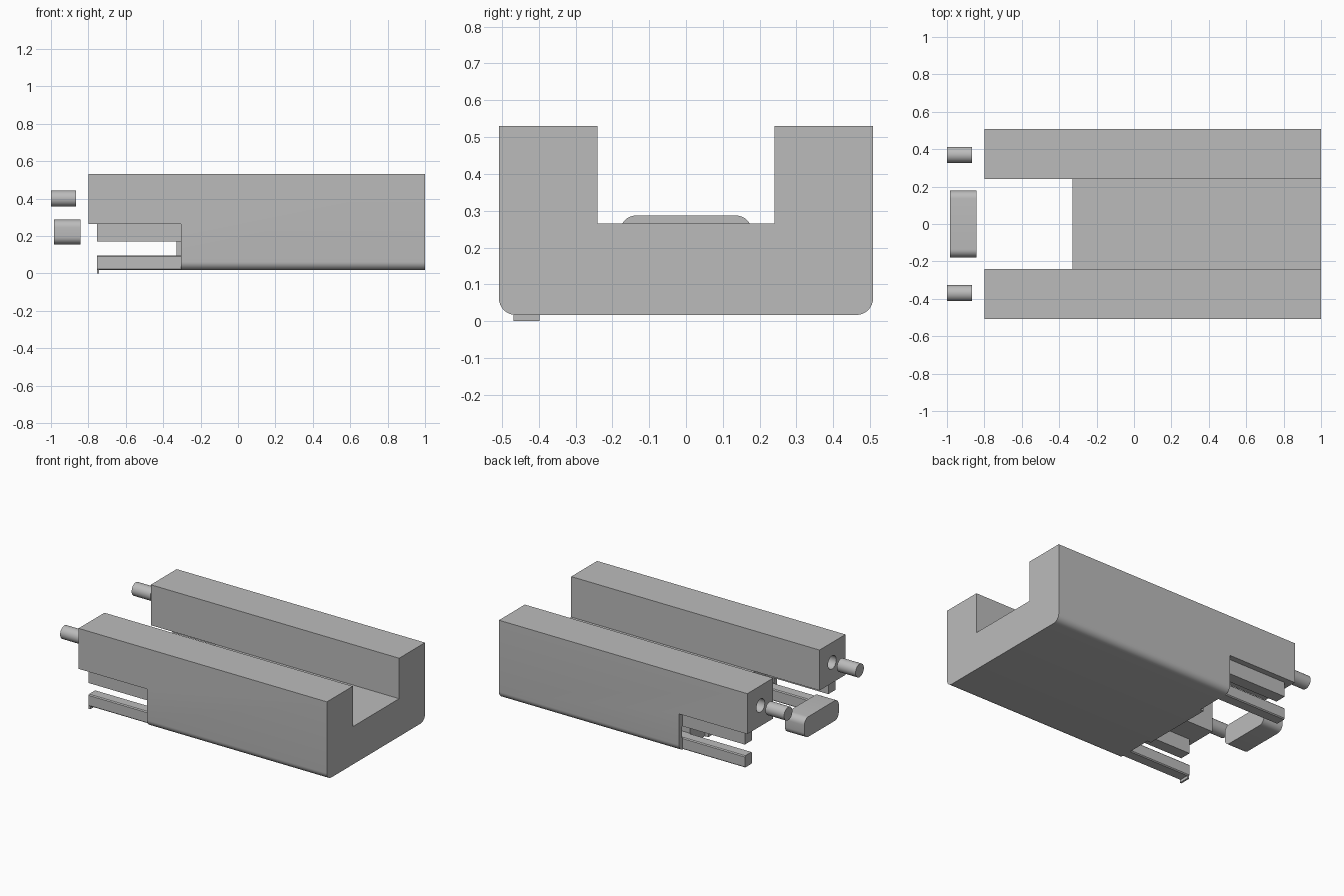
import bpy
import bmesh
import math
from mathutils import Matrix

cube = bpy.data.objects.get("Cube")
if cube:
    bpy.data.objects.remove(cube, do_unlink=True)

grey = bpy.data.materials.new("plain grey")
grey.use_nodes = True
COLOUR = (0.5, 0.5, 0.5, 1)
grey.diffuse_color = COLOUR
grey.node_tree.nodes["Principled BSDF"].inputs["Base Color"].default_value = COLOUR


def finish(name, bm):
    bmesh.ops.recalc_face_normals(bm, faces=bm.faces)
    mesh = bpy.data.meshes.new(name)
    bm.to_mesh(mesh)
    bm.free()
    obj = bpy.data.objects.new(name, mesh)
    bpy.context.collection.objects.link(obj)
    mesh.materials.append(grey)
    return obj


def prism(name, profile, y0, y1, bevel_edges=None, radius=0, segments=8):
    """Extrude an x-z profile along y, rounding the edges picked by a rule."""
    bm = bmesh.new()
    face = bm.faces.new([bm.verts.new((x, y0, z)) for x, z in profile])
    ext = bmesh.ops.extrude_face_region(bm, geom=[face])
    moved = [v for v in ext["geom"] if isinstance(v, bmesh.types.BMVert)]
    bmesh.ops.translate(bm, verts=moved, vec=(0, y1 - y0, 0))
    if bevel_edges:
        edges = [e for e in bm.edges if bevel_edges(e)]
        bmesh.ops.bevel(bm, geom=edges, offset=radius, segments=segments,
                        profile=0.5, affect='EDGES')
    return finish(name, bm)


def box(name, x, y, z, **kw):
    corners = [(x[0], z[0]), (x[1], z[0]), (x[1], z[1]), (x[0], z[1])]
    return prism(name, corners, y[0], y[1], **kw)


def rod(name, x0, x1, y, z, radius):
    bm = bmesh.new()
    place = Matrix.Translation(((x0 + x1) / 2, y, z)) @ Matrix.Rotation(math.pi / 2, 4, 'Y')
    bmesh.ops.create_cone(bm, cap_ends=True, segments=32, radius1=radius,
                          radius2=radius, depth=x1 - x0, matrix=place)
    return finish(name, bm)


def cut(obj, cutter):
    cutter.hide_render = True
    mod = obj.modifiers.new("cut", 'BOOLEAN')
    mod.operation = 'DIFFERENCE'
    mod.solver = 'EXACT'
    mod.object = cutter
    activate(obj)
    bpy.ops.object.modifier_apply(modifier=mod.name)
    bpy.data.objects.remove(cutter, do_unlink=True)


def activate(obj):
    bpy.ops.object.select_all(action='DESELECT')
    bpy.context.view_layer.objects.active = obj
    obj.select_set(True)


def smooth(obj):
    activate(obj)
    bpy.ops.object.shade_smooth_by_angle(angle=math.radians(35))


def along_x(edge):
    a, b = (v.co for v in edge.verts)
    return abs(a.y - b.y) < 1e-4 and abs(a.z - b.z) < 1e-4


def bottom_sides(edge):
    return along_x(edge) and edge.verts[0].co.z < BOTTOM + 0.01


BOTTOM, FLOOR, TOP = 0.017, 0.265, 0.53
ARM_END, BASE_END, FLOOR_END = -0.8, -0.305, -0.33
HALF, INNER = 0.508, 0.24

# Main housing: stepped side profile with rounded lower edges
body = prism("housing", [(BASE_END, BOTTOM), (1, BOTTOM), (1, TOP), (ARM_END, TOP),
                         (ARM_END, FLOOR), (BASE_END, FLOOR)],
             -HALF, HALF, bevel_edges=bottom_sides, radius=0.045)

# Channel between the two arms, open at both ends
cut(body, box("channel_cutter", (-1.2, 1.2), (-INNER, INNER), (FLOOR, 0.8)))

# Rod sockets and the slots between the rails
for s in (-1, 1):
    cut(body, rod("socket_cutter", -1, -0.65, s * 0.37, 0.4, 0.043))
    ys = sorted((s * 0.395, s * 0.475))
    cut(body, box("slot_cutter", (-0.5, -0.2), ys, (0.095, 0.17)))
smooth(body)

# Lip that carries the channel floor slightly past the base
box("floor_lip", (FLOOR_END, BASE_END), (-INNER, INNER), (BOTTOM, FLOOR))

# Rails under the arms and loose rods in front of the sockets
for side, s in (("right", -1), ("left", 1)):
    ys = sorted((s * 0.395, s * 0.47))
    box(side + "_upper_rail", (-0.755, BASE_END), ys, (0.17, FLOOR))
    box(side + "_lower_rail", (-0.755, BASE_END), ys, (0.018, 0.095),
        bevel_edges=along_x, radius=0.006, segments=1)
    smooth(rod(side + "_rod", -1, -0.865, s * 0.37, 0.4, 0.043))

# Small foot at the tip of one lower rail
box("rail_foot", (-0.755, -0.743), (-0.468, -0.398), (0, 0.02))

# Rounded plug between the arms
plug = box("plug", (-0.983, -0.842), (-0.178, 0.178), (0.155, 0.287),
           bevel_edges=along_x, radius=0.042)
smooth(plug)
